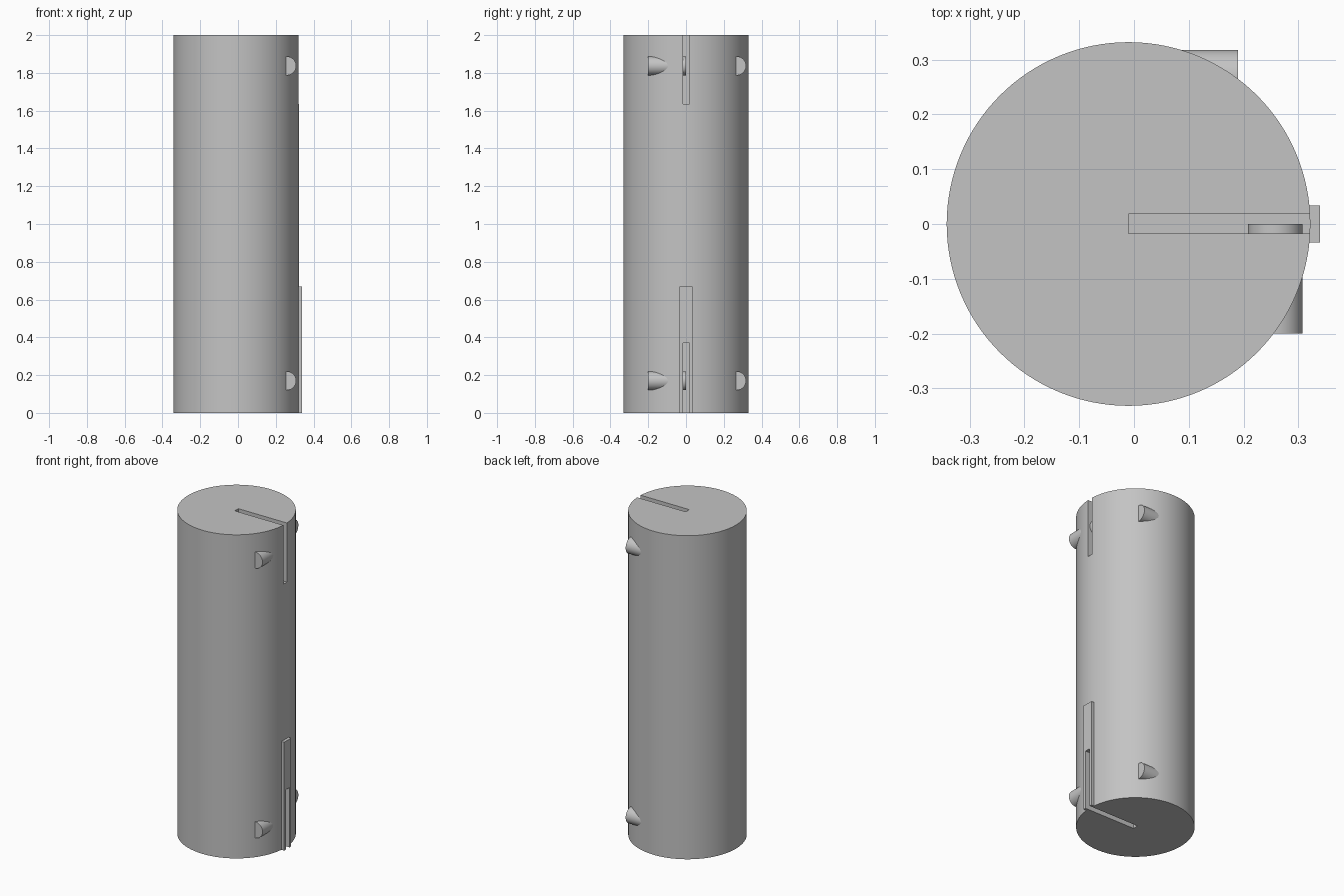
import bpy
import math

if "Cube" in bpy.data.objects:
    bpy.data.objects.remove(bpy.data.objects["Cube"])

AXIS_X = -0.01      # the body's axis sits slightly off centre because of the rib
RADIUS = 0.332

grey = bpy.data.materials.new("plain grey")
grey.use_nodes = True
colour = (0.55, 0.55, 0.55, 1)
grey.diffuse_color = colour
grey.node_tree.nodes["Principled BSDF"].inputs["Base Color"].default_value = colour


def finish(name):
    obj = bpy.context.object
    obj.name = name
    obj.data.materials.append(grey)
    bpy.ops.object.transform_apply(location=True, rotation=True, scale=True)
    return obj


def box(name, low, high):
    centre = [(a + b) / 2 for a, b in zip(low, high)]
    bpy.ops.mesh.primitive_cube_add(size=1, location=centre)
    bpy.context.object.scale = [b - a for a, b in zip(low, high)]
    return finish(name)


def cylinder(name, radius, length, centre, rotation=(0, 0, 0), sides=48):
    bpy.ops.mesh.primitive_cylinder_add(vertices=sides, radius=radius, depth=length,
                                        location=centre, rotation=rotation)
    return finish(name)


def smooth(obj):
    bpy.ops.object.select_all(action='DESELECT')
    obj.select_set(True)
    bpy.context.view_layer.objects.active = obj
    bpy.ops.object.shade_smooth_by_angle(angle=math.radians(30))


def cut(obj, cutter):
    bpy.context.view_layer.objects.active = obj
    mod = obj.modifiers.new("slot", 'BOOLEAN')
    mod.operation = 'DIFFERENCE'
    mod.solver = 'EXACT'
    mod.object = cutter
    bpy.ops.object.modifier_apply(modifier=mod.name)


# Main body and the rib low on its side
body = cylinder("body", RADIUS, 2, (AXIS_X, 0, 1), sides=128)
rib = box("side_rib", (0.31, -0.034, 0), (0.34, 0.034, 0.67))

# Radial slots at both ends, running through the rib at the bottom
for low, high in ((-0.1, 0.37), (1.635, 2.1)):
    cutter = box("slot_cutter", (AXIS_X, -0.017, low), (0.5, 0.018, high))
    cut(body, cutter)
    if low < 0:
        cut(rib, cutter)
    bpy.data.objects.remove(cutter)
smooth(body)

# Round pins, each pair a quarter turn apart around the body
for level, z in (("lower", 0.17), ("upper", 1.837)):
    front = cylinder(level + "_front_pin", 0.05, 0.2, (0.258, -0.1, z),
                     (math.pi / 2, 0, 0))
    smooth(front)
    back = cylinder(level + "_back_pin", 0.05, 0.2, (AXIS_X + 0.1, 0.268, z),
                    (0, math.pi / 2, 0))
    smooth(back)
